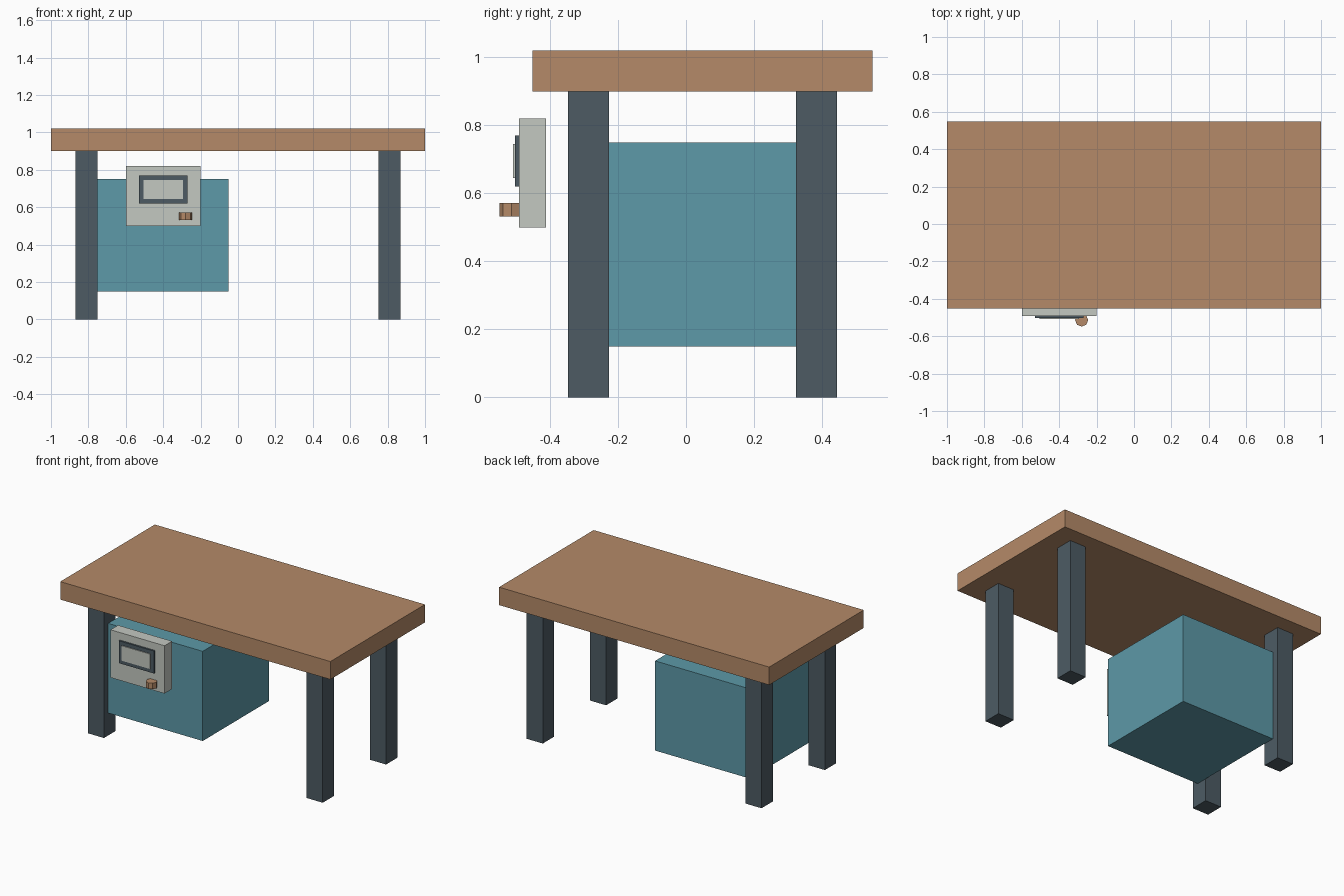
import bpy
import bmesh
from mathutils import Matrix

cube = bpy.data.objects.get("Cube")
if cube:
    bpy.data.objects.remove(cube, do_unlink=True)


def material(name, rgb):
    mat = bpy.data.materials.new(name)
    mat.use_nodes = True
    color = (*rgb, 1.0)
    mat.diffuse_color = color
    mat.node_tree.nodes["Principled BSDF"].inputs["Base Color"].default_value = color
    return mat


wood = material("tan wood", (0.46, 0.255, 0.138))
steel = material("dark slate", (0.074, 0.105, 0.127))
teal = material("teal", (0.109, 0.319, 0.392))
grey = material("light grey", (0.552, 0.578, 0.533))


def add_object(name, bm, mat):
    mesh = bpy.data.meshes.new(name)
    bm.to_mesh(mesh)
    bm.free()
    mesh.materials.append(mat)
    obj = bpy.data.objects.new(name, mesh)
    bpy.context.collection.objects.link(obj)
    return obj


def box(name, center, size, mat):
    bm = bmesh.new()
    bmesh.ops.create_cube(bm, size=1.0, matrix=Matrix.LocRotScale(center, None, size))
    return add_object(name, bm, mat)


# Desk top and four square legs
mid_y = 0.0485
box("desk_top", (0, mid_y, 0.96), (2, 1, 0.12), wood)
for depth, sy in (("front", -1), ("back", 1)):
    for side, sx in (("left", 1), ("right", -1)):
        box(f"{depth}_{side}_leg", (sx * 0.81, mid_y + sy * 0.335, 0.45),
            (0.12, 0.12, 0.9), steel)

# Storage cabinet hung under one side
box("cabinet", (-0.4, mid_y, 0.45), (0.7, 0.7, 0.6), teal)

# Control panel with framed display
box("control_panel", (-0.4, -0.4515, 0.66), (0.4, 0.08, 0.32), grey)
box("display_frame", (-0.4, -0.4965, 0.695), (0.26, 0.014, 0.15), steel)
box("display_screen", (-0.4, -0.505, 0.695), (0.21, 0.008, 0.1), grey)

# Eight-sided upright knob
bm = bmesh.new()
bmesh.ops.create_cone(bm, cap_ends=True, segments=8, radius1=0.035, radius2=0.035,
                      depth=0.04, matrix=Matrix.Translation((-0.28, -0.5135, 0.552)))
add_object("knob", bm, wood)
